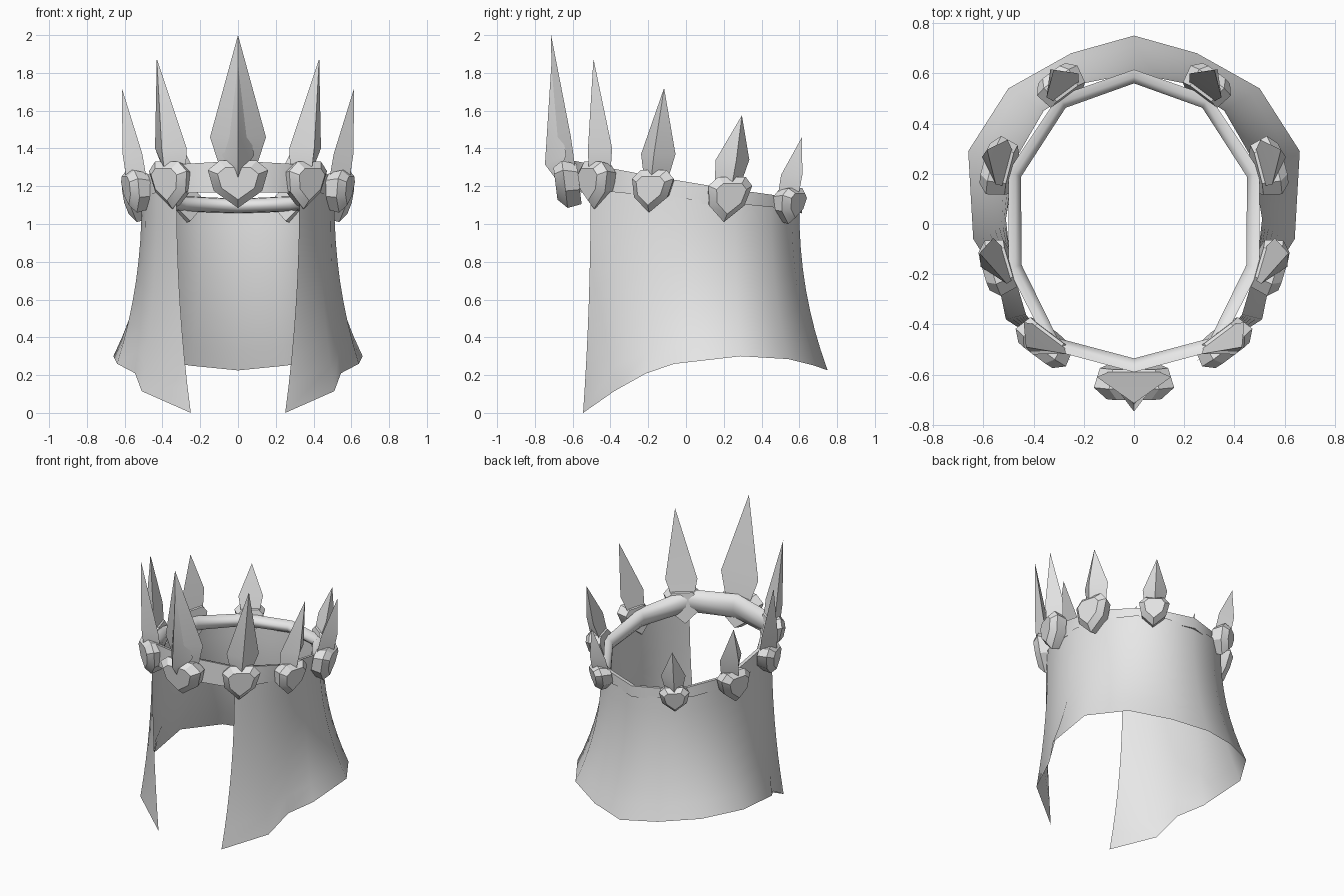
import bpy, bmesh, math
from mathutils import Vector

if "Cube" in bpy.data.objects:
    bpy.data.objects.remove(bpy.data.objects["Cube"])

metal = bpy.data.materials.new("pale_grey")
metal.diffuse_color = (0.8, 0.8, 0.8, 1)
metal.use_nodes = True
metal.node_tree.nodes["Principled BSDF"].inputs["Base Color"].default_value = metal.diffuse_color


def make_object(name, bm, angle=30, fix_normals=True):
    if fix_normals:
        bmesh.ops.recalc_face_normals(bm, faces=bm.faces)
    mesh = bpy.data.meshes.new(name)
    bm.to_mesh(mesh)
    bm.free()
    ob = bpy.data.objects.new(name, mesh)
    bpy.context.collection.objects.link(ob)
    mesh.materials.append(metal)
    bpy.ops.object.select_all(action='DESELECT')
    ob.select_set(True)
    bpy.context.view_layer.objects.active = ob
    bpy.ops.object.shade_smooth_by_angle(angle=math.radians(angle))
    return ob


def band_top(y):
    return 1.222 - 0.167 * y + 0.04 * y * y


def band_bottom(y):
    return 1.115 - 0.095 * y


# Tilted ten-sided band with a rounded inner face
half = [(0, 0.615), (0.3, 0.51), (0.5, 0.21), (0.5, -0.18), (0.335, -0.5), (0, -0.59)]
loop = half + [(-x, y) for x, y in half[-2:0:-1]]
section = [(0, 0), (0, 1), (0.03, 0.96), (0.055, 0.68), (0.055, 0.34), (0.03, 0.04)]
bm = bmesh.new()
rings = []
for x, y in loop:
    r = math.hypot(x, y)
    lo, hi = band_bottom(y), band_top(y)
    rings.append([bm.verts.new((x * (1 - d / r), y * (1 - d / r), lo + (hi - lo) * t))
                  for d, t in section])
for i, a in enumerate(rings):
    b = rings[(i + 1) % len(rings)]
    for j in range(len(section)):
        k = (j + 1) % len(section)
        bm.faces.new((a[j], a[k], b[k], b[j]))
make_object("crown_band", bm, 50)

# Cloth veil, open at the front and flaring toward the hem
top = [(0, 0.60), (0.2, 0.56), (0.36, 0.45), (0.47, 0.26),
       (0.51, 0.02), (0.49, -0.16), (0.43, -0.36), (0.325, -0.505)]
hem = [(0, 0.75, 0.225), (0.25, 0.68, 0.25), (0.5, 0.54, 0.285), (0.66, 0.29, 0.30),
       (0.64, -0.06, 0.26), (0.545, -0.21, 0.21), (0.51, -0.38, 0.115), (0.25, -0.545, 0)]
columns = []
for (x, y), h in zip(top, hem):
    a, b = Vector((x, y, band_bottom(y) + 0.02)), Vector(h)
    col = []
    for i in range(9):
        t = i / 8
        p = a.lerp(b, t ** 2.1)
        p.z = a.z + (b.z - a.z) * t
        col.append(p)
    columns.append(col)
columns = [[Vector((-p.x, p.y, p.z)) for p in c] for c in columns[:0:-1]] + columns
bm = bmesh.new()
grid = [[bm.verts.new(p) for p in c] for c in columns]
for a, b in zip(grid, grid[1:]):
    for i in range(8):
        bm.faces.new((a[i], b[i], b[i + 1], a[i + 1]))
make_object("veil", bm, 60)


def spike(name, base, tip, facing, W, M, B, Hw, d, gem=False):
    """Ridged blade rising from a bevelled mount; W, B are half widths, M, Hw heights."""
    base, tip = Vector(base), Vector(tip)
    H = tip.z - base.z
    n = Vector((facing[0], facing[1], 0)).normalized()
    u = Vector((-n.y, n.x, 0))
    bm = bmesh.new()

    def v(a, out, h):
        return bm.verts.new(base + (tip - base) * (h / H) + u * a + n * out)

    # mount: full outline at back and middle, inset outline in front
    right = [(0, 0), (0.8, 0.36), (1, 0.8), (0.62, 1)]
    outline = right + [(-a, h) for a, h in right[:0:-1]]
    layers = []
    for out, s in ((-0.05, 0.85), (d * 0.35, 1), (d, 0.68)):
        layers.append([v(a * W * s, out, M * (0.55 + (h - 0.55) * s)) for a, h in outline])
    for a, b in zip(layers, layers[1:]):
        for i in range(7):
            j = (i + 1) % 7
            bm.faces.new((a[i], a[j], b[j], b[i]))
    bm.faces.new(layers[0])
    bm.faces.new(layers[-1])

    # blade: flat back and a front ridge
    peak = v(0, 0, H)
    wl, wr = v(-B, -d * 0.5, Hw), v(B, -d * 0.5, Hw)
    bl, br = v(-0.6 * W, -0.04, M * 0.85), v(0.6 * W, -0.04, M * 0.85)
    ridge, foot = v(0, d * 0.85, Hw), v(0, d * 0.85, M * 0.85)
    for f in ((peak, wl, ridge), (peak, ridge, wr), (wl, bl, foot, ridge),
              (ridge, foot, br, wr), (peak, wr, wl), (wl, wr, br, bl), (bl, br, foot)):
        bm.faces.new(f)

    # raised kite-shaped stone on the front blade
    if gem:
        up, low = v(0, 0.02, 0.75), v(0, 0.065, 0.145)
        left, rgt = v(-0.085, 0.0, 0.28), v(0.085, 0.0, 0.28)
        crest = v(0, 0.118, 0.23)
        for f in ((up, left, crest), (up, crest, rgt), (left, low, crest),
                  (crest, low, rgt), (up, rgt, low, left)):
            bm.faces.new(f)
    make_object(name, bm, 32)


spike("front_spike", (0, -0.6, 1.085), (0, -0.714, 2.0), (0, -1),
      0.16, 0.25, 0.148, 0.375, 0.075, True)

# Paired spikes, shrinking toward the back
pairs = [
    ("front_side", (0.335, -0.47, 1.08), (0.43, -0.49, 1.875), (0.6, -0.8), 0.125, 0.25, 0.105, 0.32),
    ("middle", (0.515, -0.19, 1.06), (0.615, -0.116, 1.72), (0.95, -0.28), 0.115, 0.225, 0.095, 0.31),
    ("rear_side", (0.515, 0.195, 1.01), (0.585, 0.296, 1.575), (0.95, 0.25), 0.12, 0.24, 0.092, 0.33),
    ("back", (0.28, 0.525, 1.0), (0.32, 0.614, 1.46), (0.6, 0.8), 0.1, 0.19, 0.08, 0.26),
]
for name, p, t, f, W, M, B, Hw in pairs:
    for side, s in (("right", 1), ("left", -1)):
        spike(f"{name}_spike_{side}", (s * p[0], p[1], p[2]), (s * t[0], t[1], t[2]),
              (s * f[0], f[1]), W, M, B, Hw, 0.06)
